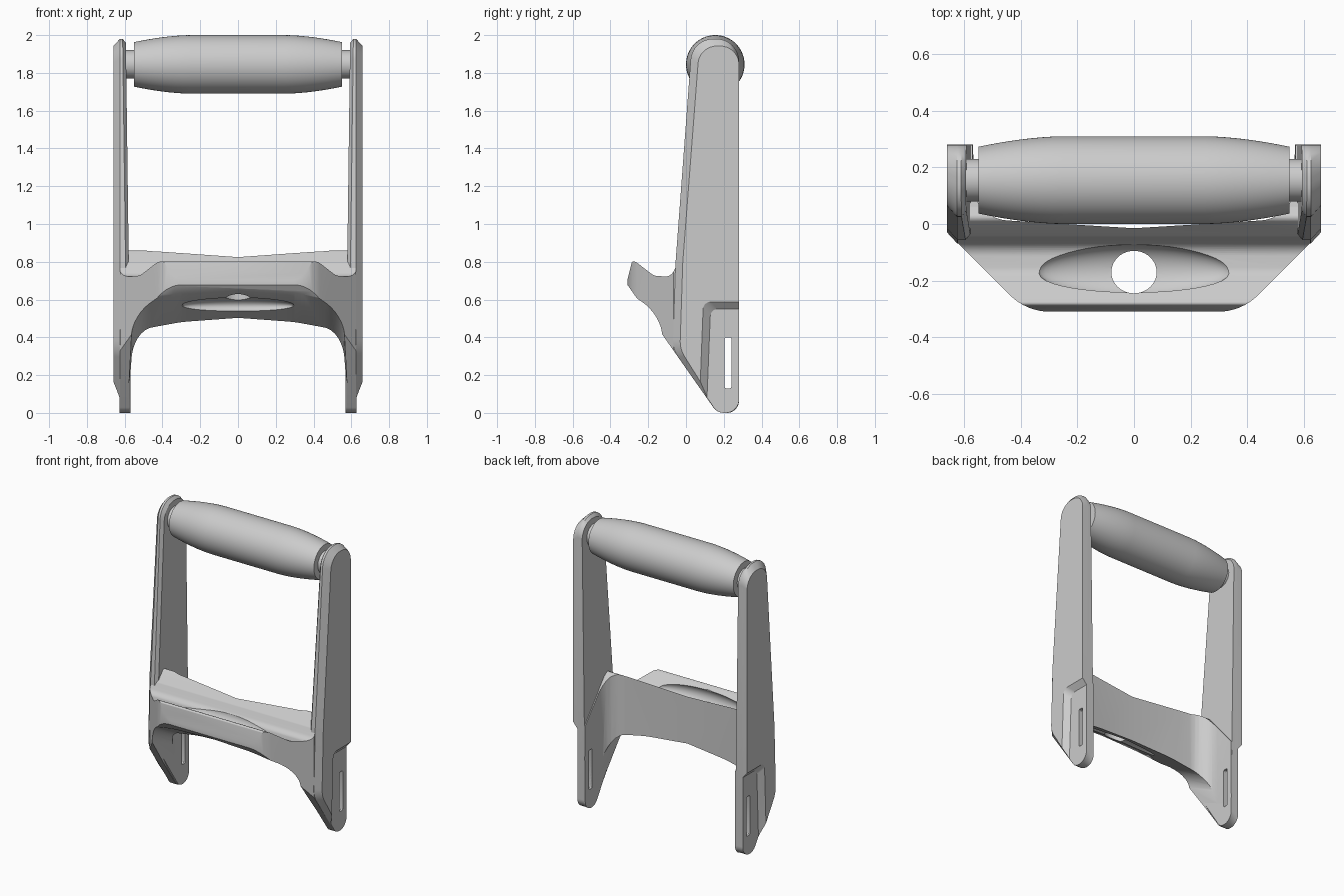
import bpy, bmesh, math
from mathutils import Vector, Matrix

if "Cube" in bpy.data.objects:
    bpy.data.objects.remove(bpy.data.objects["Cube"])

grey = bpy.data.materials.new("satin_grey")
grey.use_nodes = True
COLOUR = (0.6, 0.6, 0.6, 1)
grey.diffuse_color = COLOUR
grey.node_tree.nodes["Principled BSDF"].inputs["Base Color"].default_value = COLOUR


def rounded(points, seg=8):
    """Outline from (a, b, radius) corners, each replaced by an arc."""
    out, n = [], len(points)
    for i, (a, b, r) in enumerate(points):
        p = Vector((a, b))
        if r == 0:
            out.append(p)
            continue
        u = (Vector(points[i - 1][:2]) - p).normalized()
        v = (Vector(points[(i + 1) % n][:2]) - p).normalized()
        half = u.angle(v) / 2
        centre = p + (u + v).normalized() * r / math.sin(half)
        s, e = p + u * r / math.tan(half) - centre, p + v * r / math.tan(half) - centre
        out += [centre + s.lerp(e, k / seg).normalized() * r for k in range(seg + 1)]
    return out


def make_object(name, bm):
    bmesh.ops.recalc_face_normals(bm, faces=bm.faces)
    mesh = bpy.data.meshes.new(name)
    bm.to_mesh(mesh)
    bm.free()
    mesh.materials.append(grey)
    obj = bpy.data.objects.new(name, mesh)
    bpy.context.collection.objects.link(obj)
    return obj


def loft(name, rings, mirror=False):
    """Closed solid through rings of matching 3D points."""
    bm = bmesh.new()
    for side in ((1, -1) if mirror else (1,)):
        loops = [[bm.verts.new((x * side, y, z)) for x, y, z in ring] for ring in rings]
        for lo, hi in zip(loops, loops[1:]):
            for i in range(len(lo)):
                bm.faces.new((lo[i - 1], lo[i], hi[i], hi[i - 1]))
        bm.faces.new(loops[0])
        bm.faces.new(loops[-1])
    return make_object(name, bm)


def scoop(name, centre, radii):
    bm = bmesh.new()
    bmesh.ops.create_uvsphere(bm, u_segments=48, v_segments=24, radius=1,
                              matrix=Matrix.Translation(centre) @ Matrix.Diagonal((*radii, 1)))
    return make_object(name, bm)


def carve(target, cutter, operation='DIFFERENCE'):
    """Apply one boolean, taking the first solver that gives a solid."""
    for solver in ('EXACT', 'MANIFOLD', 'FLOAT'):
        mod = target.modifiers.new("carve", 'BOOLEAN')
        mod.object, mod.operation, mod.solver = cutter, operation, solver
        graph = bpy.context.evaluated_depsgraph_get()
        solid = bpy.data.meshes.new_from_object(target.evaluated_get(graph))
        target.modifiers.clear()
        if len(solid.polygons):
            target.data = solid
            break


def lathe_x(name, profile, centre, seg=64):
    rings = []
    for x, r in profile:
        rings.append([(x, centre[0] + r * math.cos(t), centre[1] + r * math.sin(t))
                      for t in (2 * math.pi * k / seg for k in range(seg))])
    return loft(name, rings)


def mirrored(half):
    """Complete a symmetric outline from its +x corners."""
    return half + [(-x, b, r) for x, b, r in reversed(half) if x > 0]


# Bridge and inner legs: side profile swept across the width
side = rounded([(0.28, 0, 0.072), (0.165, 0, 0.07), (-0.315, 0.685, 0.012), (-0.285, 0.805, 0.01),
                (-0.262, 0.797, 0.01), (-0.17, 0.726, 0.06), (-0.08, 0.72, 0.05), (-0.045, 0.79, 0.03),
                (0.02, 0.865, 0.02), (0.06, 0.84, 0.03), (0.28, 0.58, 0)])
bridge = loft("bridge", [[(x, y, z) for y, z in side] for x in (-0.8, 0.8)])

# Plan shape: chamfered front, filleted back wall
plan = rounded(mirrored([(0, -0.015, 0), (0.57, 0.02, 0.13), (0.57, 0.4, 0), (0.624, 0.4, 0),
                         (0.624, -0.066, 0), (0.38, -0.31, 0.2)]))
plan_block = loft("plan_block", [[(x, y, z) for x, y in plan] for z in (-0.2, 1.2)])

# Arched opening below the bridge, sloping down to the back
arch = rounded(mirrored([(0, 0.495, 0), (0.3, 0.483, 0.8), (0.555, 0.445, 0.12),
                         (0.576, 0.2, 0.3), (0.585, -1, 0)]))
arch_cut = loft("arch_cut", [[(x, y, z - 0.55 * y) for x, z in arch] for y in (-0.6, 0.6)])

# Hollows and hole in the middle of the bridge
top_scoop = scoop("top_scoop", (0, -0.165, 0.74), (0.34, 0.092, 0.075))
low_scoop = scoop("low_scoop", (0, -0.17, 0.565), (0.3, 0.1, 0.05))
circle = [(0.08 * math.cos(math.pi * k / 24), -0.17 + 0.075 * math.sin(math.pi * k / 24)) for k in range(48)]
hole_cut = loft("hole_cut", [[(x, y, z) for x, y in circle] for z in (0.4, 1)])


# Side plates: front and top edges chamfered, back edge straight
def plate_ring(x, d, lean=0):
    r = 0.117 - d / 2
    ring = rounded([(0.2805, 0, 0.072 - d * 0.4), (0.165 + d * 0.4, 0, 0.07), (-0.07 + d, 0.337, 0.15),
                    (-0.055 + d, 0.8, 0.3), (0.033 + d, 1.98 - d, r), (0.2805, 1.98 - d, r)])
    return [(x + lean * z, y, z) for y, z in ring]


plates = loft("side_plates", [plate_ring(0.568, 0.02, 0.013), plate_ring(0.585, 0, 0.013),
                              plate_ring(0.625, 0), plate_ring(0.66, 0.038)], mirror=True)


# Recess on the outside of each lower leg, and strap slots
def recess_ring(x, g):
    return [(x, y, z) for y, z in rounded([(0.13 - g, 0.55 + g, 0.04), (0.5, 0.55 + g, 0),
                                           (0.5, -0.2, 0), (0.1 - g, -0.2, 0)])]


recess_cut = loft("recess_cut", [recess_ring(0.628, 0), recess_ring(0.67, 0.05)], mirror=True)
slot = rounded([(0.205, 0.13, 0.008), (0.24, 0.13, 0.008), (0.24, 0.4, 0.008), (0.205, 0.4, 0.008)], 3)
slot_cut = loft("slot_cut", [[(x, y, z) for y, z in slot] for x in (0.4, 0.8)], mirror=True)

# Carve the parts, then drop the helpers
carve(bridge, plan_block, 'INTERSECT')
for cutter in (arch_cut, top_scoop, low_scoop, hole_cut, slot_cut):
    carve(bridge, cutter)
for cutter in (recess_cut, slot_cut):
    carve(plates, cutter)
for helper in (plan_block, arch_cut, top_scoop, low_scoop, hole_cut, recess_cut, slot_cut):
    bpy.data.objects.remove(helper)

# Roller grip and axle
AXIS = (0.155, 1.845)
half = [(0.25 + 0.3 * k / 8, 0.155 - 0.037 * (k / 8) ** 1.7) for k in range(9)]
roller = lathe_x("roller_grip", [(-x, r) for x, r in reversed(half)] + half, AXIS)
axle = lathe_x("axle", [(-0.62, 0.075), (0.62, 0.075)], AXIS)

# Smooth shading with crisp edges
for obj in (bridge, plates, roller, axle):
    obj.select_set(True)
    bpy.context.view_layer.objects.active = obj
bpy.ops.object.shade_smooth_by_angle(angle=math.radians(30))
